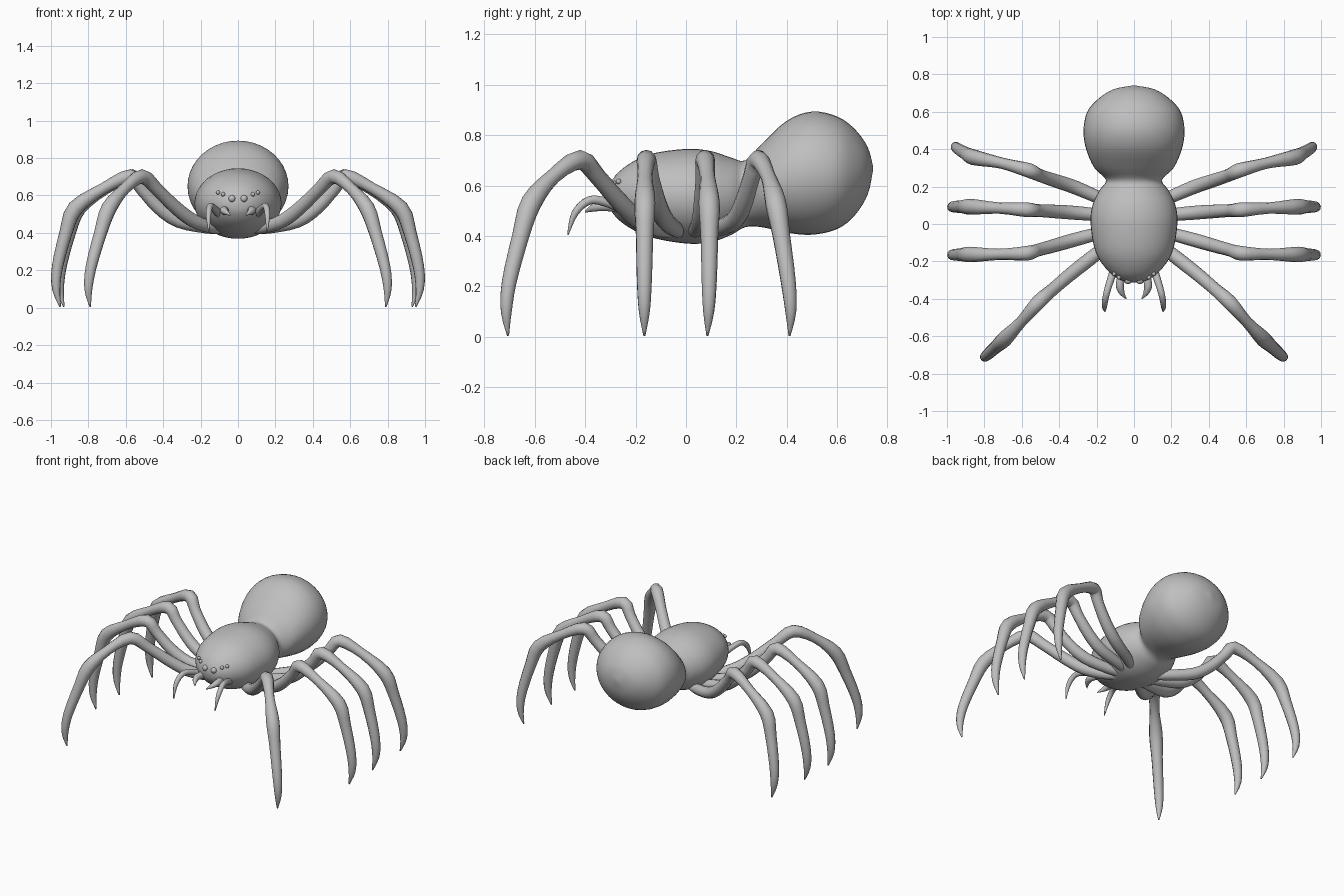
import bpy, bmesh, math
from mathutils import Vector

if "Cube" in bpy.data.objects:
    bpy.data.objects.remove(bpy.data.objects["Cube"])

grey = bpy.data.materials.new("plain grey")
grey.use_nodes = True
COLOUR = (0.52, 0.52, 0.52, 1)
grey.diffuse_color = COLOUR
grey.node_tree.nodes["Principled BSDF"].inputs["Base Color"].default_value = COLOUR


def finish(bm, name):
    bmesh.ops.recalc_face_normals(bm, faces=bm.faces)
    mesh = bpy.data.meshes.new(name)
    bm.to_mesh(mesh)
    bm.free()
    mesh.materials.append(grey)
    for face in mesh.polygons:
        face.use_smooth = True
    ob = bpy.data.objects.new(name, mesh)
    bpy.context.collection.objects.link(ob)


def spline(keys, steps):
    """Smooth curve through keys of any dimension."""
    out = []
    for i in range(len(keys) - 1):
        quad = [keys[max(i - 1, 0)], keys[i], keys[i + 1], keys[min(i + 2, len(keys) - 1)]]
        for s in range(steps):
            t = s / steps
            out.append([b + 0.5 * t * (c - a + t * (2 * a - 5 * b + 4 * c - d + t * (3 * (b - c) + d - a)))
                        for a, b, c, d in zip(*quad)])
    return out + [list(keys[-1])]


def loft(name, keys, sides, steps, upright=False):
    """Tube through (x, y, z, side radius, upright radius) keys."""
    rows = spline(keys, steps)
    pts = [Vector(r[:3]) for r in rows]
    span = pts[-1] - pts[0]
    side = Vector((span.y, -span.x, 0)).normalized()
    bm = bmesh.new()
    rings = []
    for i, row in enumerate(rows):
        tangent = pts[min(i + 1, len(pts) - 1)] - pts[max(i - 1, 0)]
        up = Vector((0, 0, 1)) if upright else side.cross(tangent).normalized()
        ring = []
        for k in range(sides):
            a = math.tau * k / sides
            ring.append(bm.verts.new(pts[i] + side * math.cos(a) * max(row[3], 0.002)
                                     + up * math.sin(a) * max(row[4], 0.002)))
        rings.append(ring)
    for lower, upper in zip(rings, rings[1:]):
        for k in range(sides):
            n = (k + 1) % sides
            bm.faces.new((lower[k], lower[n], upper[n], upper[k]))
    bm.faces.new(rings[0])
    bm.faces.new(rings[-1])
    finish(bm, name)


def mirrored(name, keys, sides, steps):
    for label, s in (("left_", 1), ("right_", -1)):
        loft(label + name, [(s * k[0], *k[1:]) for k in keys], sides, steps)


# Head and abdomen in one skin: y, top, bottom, half width
outline = [(-.312, .565, .55, .01), (-.30, .61, .505, .07), (-.25, .668, .45, .14),
           (-.15, .722, .398, .205), (0, .745, .37, .232), (.1, .736, .376, .222),
           (.18, .71, .405, .185), (.235, .70, .435, .15), (.30, .765, .435, .212),
           (.40, .857, .413, .256), (.50, .893, .405, .27), (.60, .873, .428, .25),
           (.67, .822, .483, .19), (.72, .752, .565, .11), (.74, .68, .655, .01)]
loft("body", [(0, y, (t + b) / 2, w, (t - b) / 2) for y, t, b, w in outline], 40, 4, upright=True)

# Legs: shared heights and thickness, hip to tip, with swollen knee and ankle
heights = (.42, .43, .465, .537, .635, .702, .637, .532, .40, .22, .10, .005)
thick = (.027, .033, .037, .036, .034, .039, .030, .042, .035, .030, .022, .004)
reach = (.07, .17, .32, .425, .515, .575, .72, .87, .92, .965, .972, .95)
legs = {
    "front_leg": ((.06, .14, .24, .335, .435, .513, .605, .69, .735, .785, .80, .79),
                  (-.04, -.11, -.19, -.265, -.35, -.42, -.525, -.613, -.655, -.70, -.712, -.705)),
    "second_leg": (reach, (-.02, -.045, -.085, -.115, -.14, -.157, -.162, -.163, -.164, -.165, -.165, -.165)),
    "third_leg": (reach, (.02, .045, .06, .067, .072, .076, .085, .092, .093, .092, .09, .085)),
    "rear_leg": ([x * .98 for x in reach],
                 (.07, .13, .195, .23, .26, .287, .325, .355, .378, .405, .415, .41)),
}
for name, (xs, ys) in legs.items():
    mirrored(name, [(x, y, z, r, r) for x, y, z, r in zip(xs, ys, heights, thick)], 12, 3)

# Feelers and fangs
feeler = [(.105, -.24, .505, .022), (.132, -.32, .535, .019), (.15, -.385, .54, .017),
          (.158, -.44, .49, .014), (.155, -.468, .405, .003)]
fang = [(.06, -.25, .515, .024), (.075, -.325, .52, .022), (.065, -.37, .51, .015), (.042, -.4, .495, .003)]
for name, path in (("feeler", feeler), ("fang", fang)):
    mirrored(name, [(*p, p[3]) for p in path], 10, 4)

# Three pairs of eyes
for name, x, y, z, r in (("main_eye", .032, -.303, .583, .019), ("middle_eye", .08, -.285, .607, .012),
                         ("outer_eye", .106, -.267, .616, .011)):
    for label, s in (("left_", 1), ("right_", -1)):
        bm = bmesh.new()
        bmesh.ops.create_uvsphere(bm, u_segments=14, v_segments=8, radius=r)
        bmesh.ops.translate(bm, verts=bm.verts, vec=(s * x, y, z))
        finish(bm, label + name)
